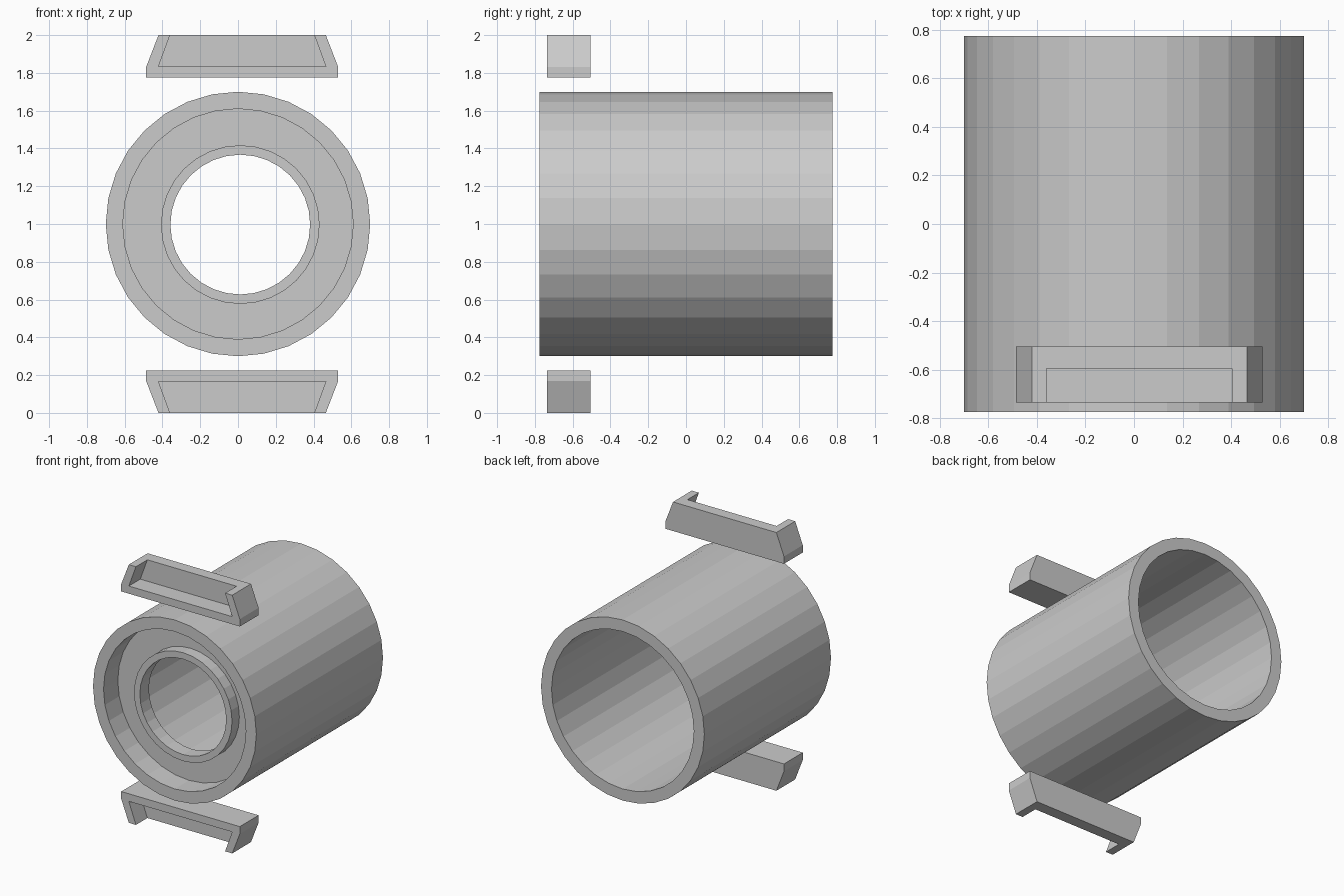
import bpy, bmesh, math

if "Cube" in bpy.data.objects:
    bpy.data.objects.remove(bpy.data.objects["Cube"])

grey = bpy.data.materials.new("plain grey")
grey.diffuse_color = (0.6, 0.6, 0.6, 1)
grey.use_nodes = True
grey.node_tree.nodes["Principled BSDF"].inputs["Base Color"].default_value = grey.diffuse_color


def finish(bm, name):
    bmesh.ops.recalc_face_normals(bm, faces=bm.faces[:])
    me = bpy.data.meshes.new(name)
    bm.to_mesh(me)
    bm.free()
    me.materials.append(grey)
    ob = bpy.data.objects.new(name, me)
    bpy.context.collection.objects.link(ob)
    return ob


def lathe(name, profile, sides, cx, cz):
    """Spin a closed (radius, y) profile around a y-parallel axis."""
    bm = bmesh.new()
    rings = []
    for i in range(sides):
        a = 2 * math.pi * i / sides
        rings.append([bm.verts.new((cx + r * math.cos(a), y, cz + r * math.sin(a)))
                      for r, y in profile])
    n = len(profile)
    for i in range(sides):
        p, q = rings[i], rings[(i + 1) % sides]
        for j in range(n):
            k = (j + 1) % n
            bm.faces.new((p[j], p[k], q[k], q[j]))
    return finish(bm, name)


def extrude(name, outline, y0, y1):
    """Extrude an (x, z) outline along y."""
    bm = bmesh.new()
    a = [bm.verts.new((x, y0, z)) for x, z in outline]
    b = [bm.verts.new((x, y1, z)) for x, z in outline]
    bm.faces.new(a)
    bm.faces.new(b)
    for i in range(len(a)):
        j = (i + 1) % len(a)
        bm.faces.new((a[i], a[j], b[j], b[i]))
    return finish(bm, name)


# Main open tube
lathe("tube", [(0.70, -0.775), (0.70, 0.775), (0.61, 0.775), (0.61, -0.775)], 32, 0, 1.0)

# Recessed wall with a raised collar around the hole
lathe("collar_wall", [(0.635, -0.60), (0.42, -0.60), (0.42, -0.69), (0.37, -0.69),
                      (0.37, -0.58), (0.635, -0.58)], 32, 0.012, 0.997)

# Tapered trays above and below the tube: back plate plus three-sided rim
CX = 0.022
plate = [(-0.508, 0.225), (0.508, 0.225), (0.508, 0.168),
         (0.443, 0), (-0.443, 0), (-0.508, 0.168)]
rim = [(-0.508, 0.225), (0.508, 0.225), (0.508, 0.168), (0.443, 0), (0.382, 0),
       (0.443, 0.166), (-0.443, 0.166), (-0.382, 0), (-0.443, 0), (-0.508, 0.168)]
for side, flip in (("lower", False), ("upper", True)):
    def place(pts):
        return [(x + CX, 2 - z if flip else z) for x, z in pts]
    extrude(side + "_tray_back", place(plate), -0.595, -0.505)
    extrude(side + "_tray_rim", place(rim), -0.735, -0.595)
